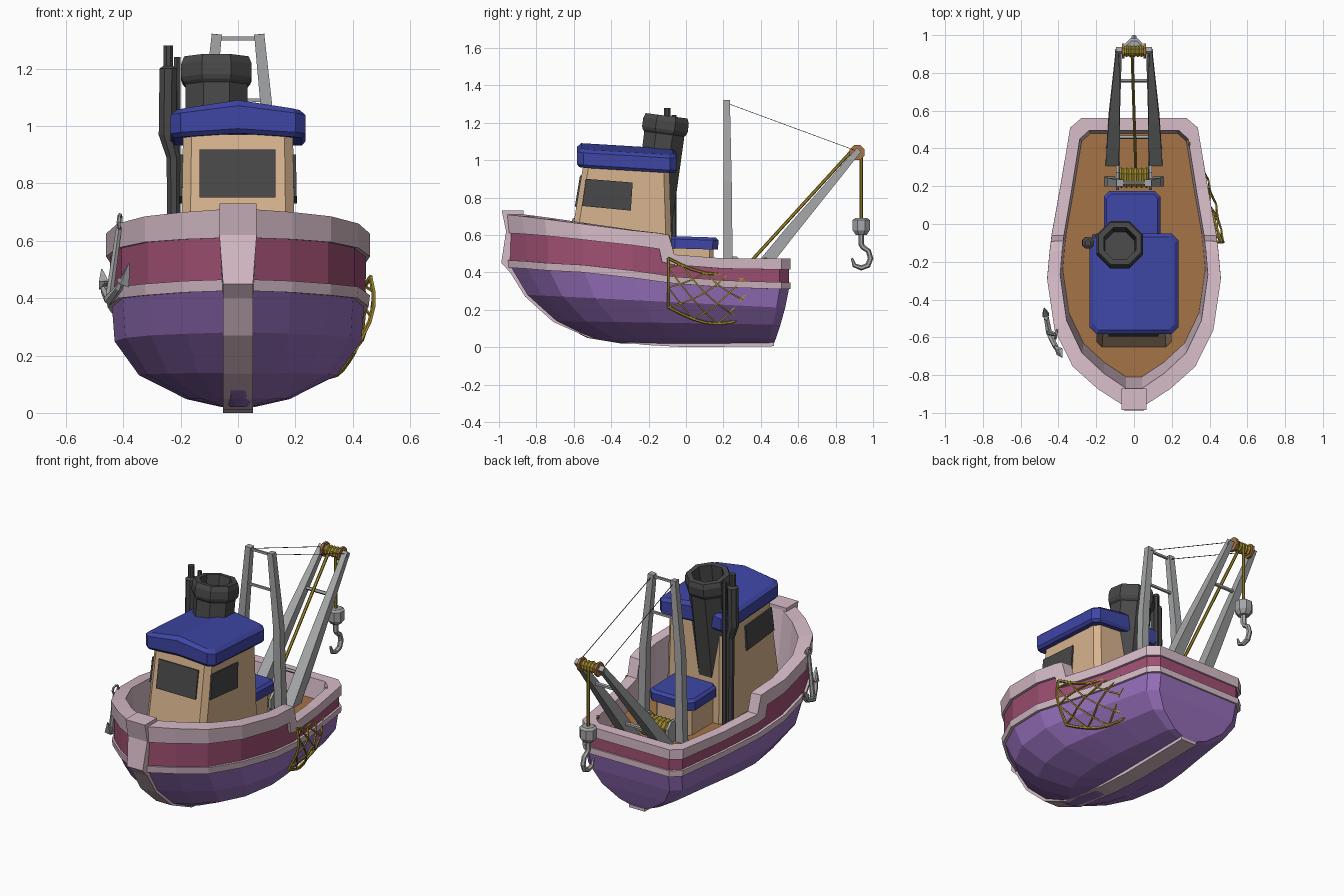
import bpy, bmesh, math
from mathutils import Vector as V


def mat(name, r, g, b):
    m = bpy.data.materials.new(name)
    m.diffuse_color = [((c / 255 + .055) / 1.055) ** 2.4 for c in (r, g, b)] + [1]
    return m


PINK, CRIMSON = mat("pale_pink", 215, 188, 200), mat("crimson", 160, 80, 115)
PURPLE, TAN = mat("purple", 148, 110, 185), mat("tan", 216, 180, 142)
BLUE, DARK = mat("blue", 62, 70, 165), mat("charcoal", 72, 72, 72)
GREY, ROPE = mat("grey", 165, 166, 167), mat("rope_yellow", 165, 143, 48)
WOOD = mat("wood_brown", 165, 115, 70)


def make(name, bm, *mats):
    bmesh.ops.recalc_face_normals(bm, faces=bm.faces)
    me = bpy.data.meshes.new(name)
    bm.to_mesh(me)
    bm.free()
    for m in mats:
        me.materials.append(m)
    ob = bpy.data.objects.new(name, me)
    bpy.context.collection.objects.link(ob)


def bridge(bm, a, b, mi=0):
    n = len(a)
    for i in range(n):
        bm.faces.new((a[i], a[(i + 1) % n], b[(i + 1) % n], b[i])).material_index = mi


# n-sided sweep along points; radius may vary; fixed direction optional
def sweep(bm, pts, radii, n=6, d=None):
    pts = [V(p) for p in pts]
    if not isinstance(radii, (list, tuple)):
        radii = [radii] * len(pts)
    prev = None
    for i, (p, r) in enumerate(zip(pts, radii)):
        t = V(d) if d else pts[min(i + 1, len(pts) - 1)] - pts[max(i - 1, 0)]
        t.normalize()
        ref = V((0, 1, 0)) if abs(t.x) > .8 else V((1, 0, 0))
        u = (ref - t * ref.dot(t)).normalized()
        w = t.cross(u)
        ang = [2 * math.pi * (k + .5) / n for k in range(n)]
        ring = [bm.verts.new(p + (u * math.cos(a) + w * math.sin(a)) * r) for a in ang]
        if prev:
            bridge(bm, prev, ring)
        else:
            bm.faces.new(ring)
        prev = ring
    bm.faces.new(prev)


def tubes(name, m, *items):
    bm = bmesh.new()
    for it in items:
        sweep(bm, *it)
    make(name, bm, m)


# stacked chamfered rectangles: (z, half width, y0, y1, chamfer, ridge, slope)
def stack(name, m, rows, cx=0):
    bm = bmesh.new()
    rings = []
    for z, h, y0, y1, c, ridge, slope in rows:
        side = [(0, y0), (h - c, y0), (h, y0 + c), (h, y1 - c), (h - c, y1), (0, y1)]
        pts = side + [(-x, y) for x, y in side[4:0:-1]]
        rings.append([bm.verts.new((x + cx, y, z + ridge * (1 - abs(x) / h) + slope * (y - (y0 + y1) / 2)))
                      for x, y in pts])
    for a, b in zip(rings, rings[1:]):
        bridge(bm, a, b)
    for r in (rings[0], rings[-1]):
        bm.faces.new(r[:6])
        bm.faces.new(r[5:] + r[:1])
    make(name, bm, m)


def plate(name, m, quad, off):
    bm = bmesh.new()
    o = V(off)
    bridge_a = [bm.verts.new(V(p) - o * .1) for p in quad]
    bridge_b = [bm.verts.new(V(p) + o * .9) for p in quad]
    bridge(bm, bridge_a, bridge_b)
    bm.faces.new(bridge_a)
    bm.faces.new(bridge_b)
    make(name, bm, m)


# Hull stations: y, half width, strip bottom, strip top, rail bottom, rail top
ST = [(-.96, .05, .425, .465, .61, .71), (-.87, .19, .42, .46, .605, .70), (-.75, .325, .41, .45, .595, .685),
      (-.56, .42, .40, .44, .575, .66), (-.29, .46, .37, .41, .545, .625), (-.145, .447, .35, .39, .525, .61),
      (-.13, .445, .348, .387, .455, .607), (-.09, .44, .343, .38, .445, .60), (-.06, .437, .34, .377, .44, .495),
      (.2, .39, .32, .357, .42, .475), (.51, .338, .31, .347, .415, .475), (.56, .28, .31, .347, .415, .475)]
# Hull levels: width factor, bow y, stern y, height (pair = bow/stern z, int = station column), band below
LEV = [(.12, -.35, .47, (.02, .02), 0), (.39, -.53, .48, (.05, .045), 0), (.75, -.70, .505, (.14, .12), 0),
       (.935, -.85, .53, (.28, .21), 0), (.955, -.935, .55, 2, 0), (.99, -.95, .56, 2, 1), (1, -.955, .56, 3, 1),
       (.965, -.945, .55, 3, 1), (.965, -.945, .55, 4, 2), (1, -.955, .56, 4, 1), (1, -.965, .56, 5, 1),
       (.85, -.87, .495, 5, 1), (.82, -.81, .48, (.36, .36), 1)]
bm = bmesh.new()
prev = None
for f, y0, y1, zs, band in LEV:
    side = []
    for s in ST:
        t = (s[0] + .96) / 1.52
        z = s[zs] if isinstance(zs, int) else zs[0] + (zs[1] - zs[0]) * t
        side.append((s[1] * f, y0 + (y1 - y0) * t, z))
    ring = [bm.verts.new(p) for p in side + [(-x, y, z) for x, y, z in side[::-1]]]
    if prev:
        bridge(bm, prev, ring, band)
    else:
        bm.faces.new(ring)
    prev = ring
bm.faces.new(prev).material_index = 3
make("hull", bm, PURPLE, PINK, CRIMSON, WOOD)

# Stem post and keel
outer = [(-.985, .73), (-.962, .62), (-.988, .45), (-.94, .40), (-.86, .27), (-.71, .135), (-.52, .05),
         (-.22, .012), (0, 0), (.47, .005)]
inner = [(.47, .03), (0, .03), (-.2, .04), (-.5, .085), (-.68, .17), (-.82, .3), (-.87, .42), (-.87, .73)]
bm = bmesh.new()
loops = [[bm.verts.new((s * (.065 if z > .6 else .052), y, z)) for y, z in outer + inner] for s in (-1, 1)]
bridge(bm, *loops)
for lp in loops:
    bm.faces.new(lp)
make("stem_and_keel", bm, PINK)

# Wheelhouse, windows and roofs
stack("wheelhouse", TAN, [(.34, .2, -.655, -.07, .03, 0, 0), (.97, .192, -.55, -.09, .03, 0, 0)])
stack("wheelhouse_roof", BLUE, [(.945, .222, -.57, -.06, .03, .015, -.06), (.96, .235, -.583, -.05, .035, .015, -.06),
                                (1.025, .235, -.583, -.05, .035, .03, -.06),
                                (1.043, .215, -.56, -.07, .03, .033, -.06)])
plate("front_window", DARK, [(-.135, -.586, .75), (.13, -.586, .75), (.13, -.558, .917), (-.135, -.558, .917)],
      (0, -.0095, .0015))
for s, side in ((1, "right"), (-1, "left")):
    plate(side + "_window", DARK, [(s * .196, -.555, .755), (s * .196, -.295, .73), (s * .193, -.285, .88),
                                   (s * .193, -.535, .90)], (s * .0098, 0, 0))
stack("aft_house", TAN, [(.34, .12, -.1, .15, .02, 0, 0), (.55, .12, -.1, .145, .02, 0, 0)], -.01)
stack("aft_house_roof", BLUE, [(.525, .15, -.09, .17, .03, 0, -.03), (.575, .15, -.09, .175, .03, 0, -.03),
                               (.59, .135, -.08, .16, .025, 0, -.03)], -.01)

# Funnel, hollow at the top, leaning aft
prof = [(.45, .11), (1.14, .117), (1.15, .127), (1.165, .133), (1.21, .133), (1.237, .122), (1.237, .092), (1.1, .085)]
tubes("funnel", DARK, ([(-.075, -.105 + .13 * (z - 1.225), z) for z, r in prof], [r for z, r in prof], 8, (0, .13, 1)))

# Exhaust pipes beside the wheelhouse
tubes("exhaust_pipes", DARK,
      ([(-.243, -.1, 1.28), (-.243, -.1, 1.21), (-.243, -.1, 1.2), (-.246, -.1, .97), (-.225, -.1, .89),
        (-.222, -.1, .36)], [.018, .018, .033, .033, .026, .024], 8),
      ([(-.212, -.065, 1.24), (-.212, -.065, .36)], .013, 6))

# A-frame mast
items = [([(s * .13, .225, .34), (s * .118, .222, .88), (s * .074, .217, 1.32)], [.036, .032, .025], 4) for s in (-1, 1)]
items += [([(-.07, .217, 1.305), (.07, .217, 1.305)], .009, 4), ([(-.095, .22, 1.09), (.095, .22, 1.09)], .009, 4)]
tubes("mast", GREY, *items)

# Boom with two arms and crossbars
items = [([(s * .115, .335, .34), (s * .105, .56, .62), (s * .08, .925, 1.055)], [.05, .042, .022], 4) for s in (-1, 1)]
items += [([(-.1, y, z), (.1, y, z)], .011, 5) for y, z in ((.46, .50), (.76, .86))]
items += [([(-.1, .915, 1.04), (.1, .915, 1.04)], .012, 6)]
tubes("boom", GREY, *items)
tubes("stay_wires", DARK, *[([(s * .074, .217, 1.305), (s * .08, .91, 1.05)], .002, 4) for s in (-1, 1)])
tubes("pulley_cheeks", WOOD, *[([(s * .05, .915, 1.04), (s * .064, .915, 1.04)], .043, 8) for s in (-1, 1)])


# Rope coils, lifting rope and deck winch
def coil(c, half, r, n):
    pts, rad = [], []
    for k in range(2 * n + 1):
        pts.append((c[0] - half + k * half / n, c[1], c[2]))
        rad.append(r if k % 2 else r * .82)
    return (pts, rad, 8, (1, 0, 0))


tubes("rope_coils", ROPE, coil((0, .915, 1.04), .05, .034, 5), coil((0, .245, .42), .08, .06, 6))
tubes("lifting_rope", ROPE, ([(.01, .275, .38), (-.01, .9, 1.065)], .009, 6),
      ([(0, .937, 1.05), (0, .937, .68)], .009, 6))
tubes("winch_ends", GREY, *[([(s * .08, .245, .42), (s * .095, .245, .42)], .07, 8) for s in (-1, 1)])
tubes("winch_foot", GREY, ([(-.09, .245, .36), (.09, .245, .36)], .04, 4))

# Hook block and hook
tubes("hook_block", GREY, ([(0, .937, z) for z in (.69, .68, .625, .6)], [.035, .05, .05, .032], 8))
hook = [(.937, .62), (.937, .55), (.945, .535), (.975, .515), (.987, .475), (.972, .437), (.937, .424), (.9, .437),
        (.887, .475)]
tubes("hook", GREY, ([(0, y, z) for y, z in hook], [.016, .016, .014, .014, .015, .015, .014, .012, .006], 6))

# Anchor on the left bow
ring = [(-.412 + .004 * math.cos(a), -.585 + .022 * math.cos(a), .665 + .025 * math.sin(a))
        for a in [k * math.pi / 4 for k in range(9)]]
tubes("anchor", GREY, (ring, .007, 5),
      ([(-.415, -.585, .645), (-.448, -.575, .41)], [.011, .015], 6),
      ([(-.472, -.45, .475), (-.465, -.49, .425), (-.45, -.575, .395), (-.415, -.65, .435), (-.385, -.70, .51)],
       [.004, .014, .018, .014, .004], 6),
      ([(-.475, -.445, .50), (-.468, -.48, .445), (-.463, -.51, .455)], [.003, .024, .004], 4),
      ([(-.38, -.705, .52), (-.395, -.675, .455), (-.42, -.645, .465)], [.003, .024, .004], 4))


# Fishing net hanging over the right side
def net(u, v):
    y = -.095 + .525 * u
    sag = math.sin(math.pi * u)
    z = (.475 - .085 * sag) * (1 - v) + (.215 - .09 * sag) * v
    w = .442 - .17 * u
    x = w + .02 + .05 * math.sin(math.pi * min(1, v * 1.1)) * (.4 + .6 * sag) - .055 * v * v
    return (x, y, z)


NU, NV = 8, 5
items = []
for i in range(NU):
    for j in range(NV):
        a, b = (i, i + 1) if (i + j) % 2 else (i + 1, i)
        items.append(([net(a / NU, j / NV), net(b / NU, (j + 1) / NV)], .0055, 4))
for v in (0, 1):
    items.append(([net(i / NU, v) for i in range(NU + 1)], .008, 5))
for u in (0, 1):
    items.append(([net(u, j / NV) for j in range(NV + 1)], .008, 5))
tubes("fishing_net", ROPE, *items)
